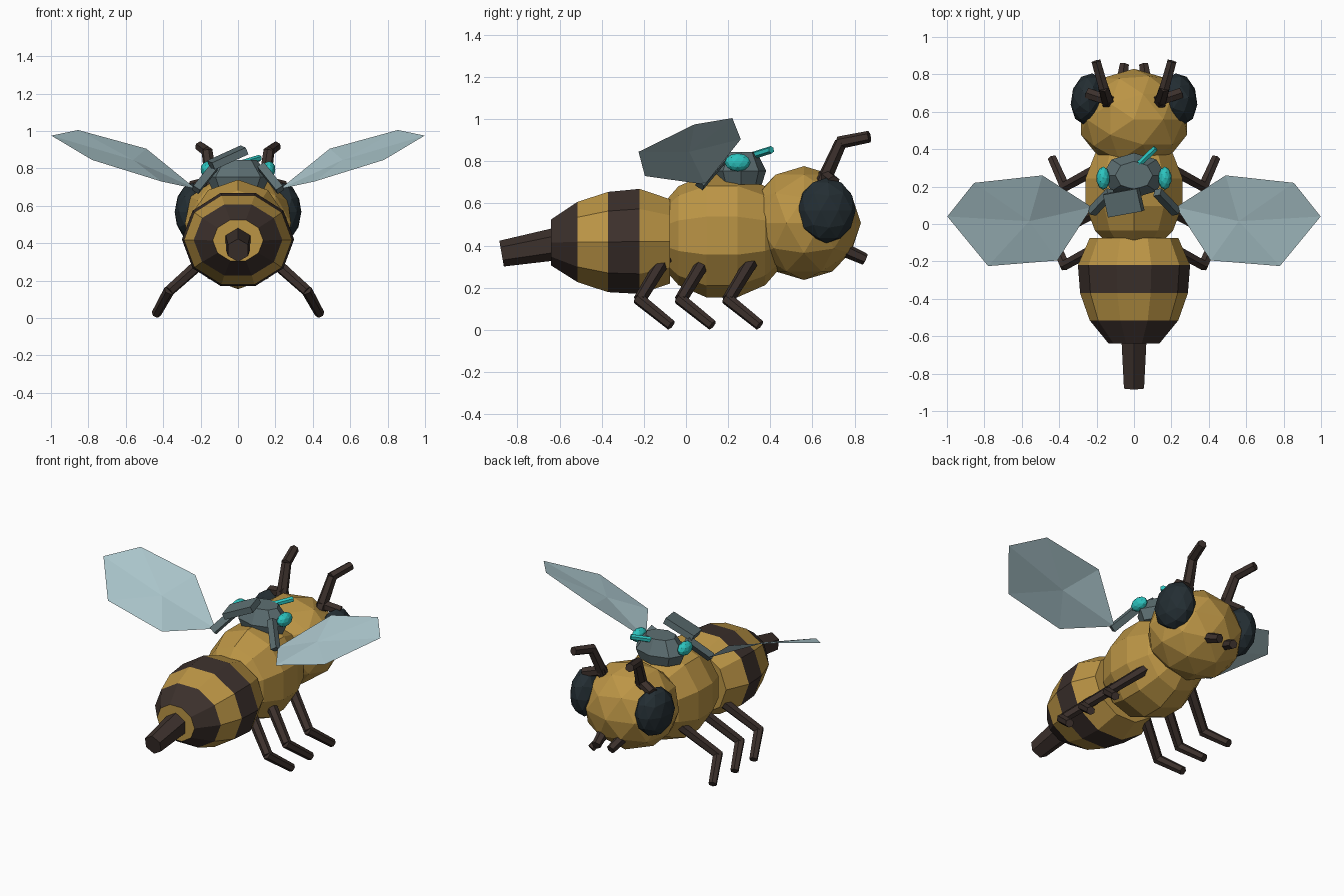
import bpy, bmesh, math
from mathutils import Vector, Matrix, Euler

if "Cube" in bpy.data.objects:
    bpy.data.objects.remove(bpy.data.objects["Cube"])


def mat(name, *c):
    m = bpy.data.materials.new(name)
    m.diffuse_color = c if len(c) == 4 else (*c, 1)
    m.use_nodes = True
    m.node_tree.nodes["Principled BSDF"].inputs["Base Color"].default_value = m.diffuse_color
    return m


YELLOW = mat("honey", 0.50, 0.30, 0.06)
DARK = mat("dark_brown", 0.045, 0.03, 0.025)
EYE = mat("eye_dark", 0.017, 0.027, 0.033)
METAL = mat("slate", 0.11, 0.16, 0.17)
TEAL = mat("teal", 0.025, 0.55, 0.52)
WING = mat("wing_pale", 0.42, 0.58, 0.62, 0.7)


def finish(bm, name, *mats):
    bmesh.ops.recalc_face_normals(bm, faces=bm.faces)
    me = bpy.data.meshes.new(name)
    bm.to_mesh(me)
    bm.free()
    for m in mats:
        me.materials.append(m)
    ob = bpy.data.objects.new(name, me)
    bpy.context.collection.objects.link(ob)
    return ob


def trs(loc, scale, rot=(0, 0, 0)):
    return Matrix.LocRotScale(Vector(loc), Euler(rot), Vector(scale))


def ico(name, loc, scale, m, rot=(0, 0, 0)):
    bm = bmesh.new()
    bmesh.ops.create_icosphere(bm, subdivisions=2, radius=1, matrix=trs(loc, scale, rot))
    return finish(bm, name, m)


def rods(name, pts, radii, m, sides=6):
    """Chain of tapered rods through the points."""
    bm = bmesh.new()
    for i in range(len(pts) - 1):
        a, b = Vector(pts[i]), Vector(pts[i + 1])
        d = b - a
        if i:                       # overlap at the joints
            a -= d.normalized() * 0.012
            d = b - a
        mt = Matrix.Translation((a + b) / 2) @ d.to_track_quat('Z', 'Y').to_matrix().to_4x4()
        bmesh.ops.create_cone(bm, cap_ends=True, segments=sides, radius1=radii[i],
                              radius2=radii[i + 1], depth=d.length, matrix=mt)
    return finish(bm, name, m)


def loft(name, rings, sides, mats, bands=None):
    """Rings of (centre, axis u, axis v), joined and capped."""
    bm = bmesh.new()
    loops = []
    for c, u, v in rings:
        c, u, v = Vector(c), Vector(u), Vector(v)
        loops.append([bm.verts.new(c + u * math.cos(t) + v * math.sin(t))
                      for t in (2 * math.pi * k / sides for k in range(sides))])
    for i in range(len(loops) - 1):
        for k in range(sides):
            n = (k + 1) % sides
            f = bm.faces.new((loops[i][k], loops[i][n], loops[i + 1][n], loops[i + 1][k]))
            f.material_index = bands[i] if bands else 0
    bm.faces.new(loops[0])
    bm.faces.new(loops[-1])
    return finish(bm, name, *mats)


# head and thorax
ico("head", (0, 0.56, 0.507), (0.298, 0.27, 0.27), YELLOW)
bm = bmesh.new()
bmesh.ops.create_uvsphere(bm, u_segments=10, v_segments=7, radius=1,
                          matrix=trs((0, 0.17, 0.447), (0.28, 0.3, 0.33), (math.pi / 2, 0, 0)))
finish(bm, "thorax", YELLOW)

# striped abdomen and stinger
prof = [(-0.075, 0.237, 0.21, 0.42), (-0.22, 0.30, 0.262, 0.42), (-0.37, 0.288, 0.25, 0.417),
        (-0.515, 0.237, 0.20, 0.417), (-0.64, 0.135, 0.115, 0.415)]
loft("abdomen", [((0, y, z), (rx, 0, 0), (0, 0, rz)) for y, rx, rz, z in prof],
     10, (YELLOW, DARK), (0, 1, 0, 1))
rods("stinger", [(0, -0.60, 0.41), (0, -0.875, 0.362)], (0.078, 0.062), DARK)

# paired parts
for side, s in (("left", -1), ("right", 1)):
    ico(side + "_eye", (s * 0.243, 0.667, 0.567), (0.095, 0.14, 0.155), EYE, (0, 0, s * 0.15))
    rods(side + "_antenna", [(s * 0.14, 0.65, 0.70), (s * 0.165, 0.735, 0.89), (s * 0.203, 0.87, 0.917)],
         (0.036, 0.03, 0.028), DARK)
    rods(side + "_brow", [(s * 0.12, 0.655, 0.735), (s * 0.25, 0.70, 0.70)], (0.032, 0.032), DARK)
    rods(side + "_mandible", [(s * 0.07, 0.74, 0.385), (s * 0.052, 0.85, 0.335)], (0.034, 0.028), DARK)
    # legs
    for part, y in (("front", 0.20), ("middle", -0.025), ("rear", -0.22)):
        rods(f"{side}_{part}_leg",
             [(s * 0.15, y + 0.12, 0.34), (s * 0.37, y, 0.143), (s * 0.437, y + 0.15, 0.022)],
             (0.034, 0.03, 0.026), DARK)
    # wing: faceted fan about a centre point
    rim = [(0.998, 0.04, 0.975), (0.855, 0.22, 1.005), (0.49, 0.26, 0.905),
           (0.225, 0.09, 0.69), (0.41, -0.195, 0.73), (0.78, -0.225, 0.845)]
    bm = bmesh.new()
    c = bm.verts.new((s * 0.56, 0.015, 0.845))
    vs = [bm.verts.new((s * x, y, z)) for x, y, z in rim]
    for i in range(6):
        bm.faces.new((c, vs[i], vs[(i + 1) % 6]))
    finish(bm, side + "_wing", WING)
    # harness arm and lamp
    rods(side + "_harness_arm", [(s * 0.125, 0.17, 0.81), (s * 0.225, 0.065, 0.685)],
         (0.03, 0.03), METAL, 4)
    ico(side + "_lamp", (s * 0.165, 0.245, 0.795), (0.036, 0.062, 0.043), TEAL)

# back device: faceted hub, tilted panel, teal aerial
loft("device_hub", [((0, 0.26, z), (rx, 0, 0), (0, ry, 0)) for z, rx, ry in
                    ((0.69, 0.14, 0.10), (0.755, 0.17, 0.12), (0.845, 0.10, 0.075))], 8, (METAL,))
bm = bmesh.new()
bmesh.ops.create_cube(bm, size=1, matrix=trs((-0.055, 0.115, 0.858), (0.2, 0.125, 0.04),
                                             (0.1, -0.42, 0.18)))
finish(bm, "device_panel", METAL)
rods("device_aerial", [(0, 0.295, 0.82), (0.115, 0.405, 0.855)], (0.018, 0.018), TEAL)
